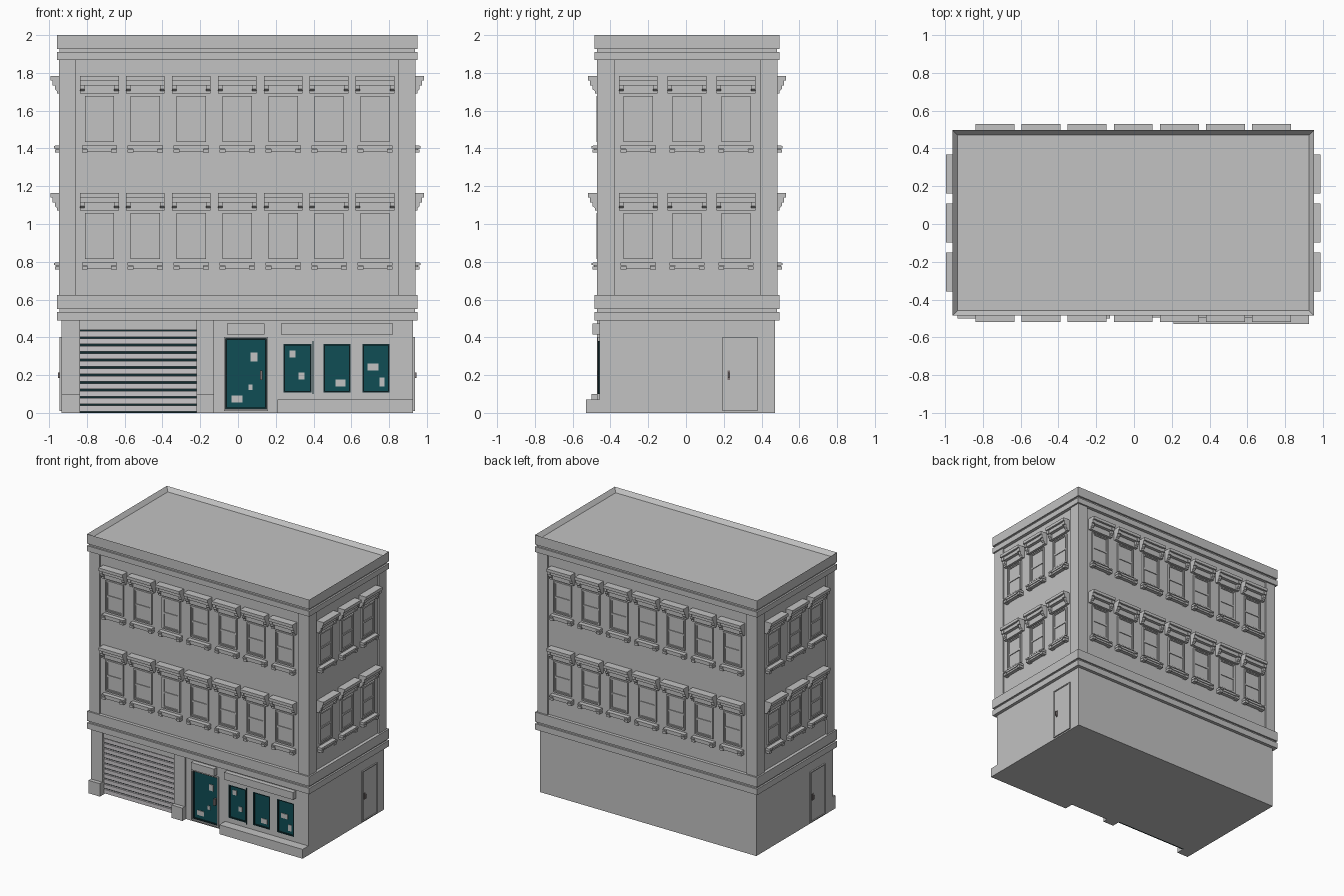
import bpy, bmesh, math
from mathutils import Matrix

if "Cube" in bpy.data.objects:
    bpy.data.objects.remove(bpy.data.objects["Cube"], do_unlink=True)

CX, CY = -0.004, 0.006        # building axis
HW, HD = 0.93, 0.465          # half width and half depth of the wall core
FRONT = CY - HD               # front wall plane


def material(name, rgb, rough=0.8):
    m = bpy.data.materials.new(name)
    m.use_nodes = True
    m.diffuse_color = (*rgb, 1)
    bsdf = m.node_tree.nodes["Principled BSDF"]
    bsdf.inputs["Base Color"].default_value = (*rgb, 1)
    bsdf.inputs["Roughness"].default_value = rough
    return m


WALL = material("wall grey", (0.54, 0.54, 0.54))
SHUTTER = material("shutter pale grey", (0.6, 0.58, 0.6))
GLASS = material("teal glass", (0.005, 0.075, 0.09))
TRIM = material("dark teal trim", (0.006, 0.025, 0.03))
METAL = material("handle metal", (0.2, 0.17, 0.17))


def add_box(bm, x0, x1, y0, y1, z0, z1):
    m = Matrix.Translation(((x0 + x1) / 2, (y0 + y1) / 2, (z0 + z1) / 2))
    m = m @ Matrix.Diagonal((x1 - x0, y1 - y0, z1 - z0, 1))
    bmesh.ops.create_cube(bm, size=1, matrix=m)


def add_profile(bm, points, x0, x1):
    """Extrude a (y, z) outline along x."""
    face = bm.faces.new([bm.verts.new((x0, y, z)) for y, z in points])
    ext = bmesh.ops.extrude_face_region(bm, geom=[face])
    verts = [g for g in ext["geom"] if isinstance(g, bmesh.types.BMVert)]
    bmesh.ops.translate(bm, verts=verts, vec=(x1 - x0, 0, 0))


def add_frame(bm, x0, x1, y0, y1, z0, z1, t):
    """Four bars around an opening."""
    add_box(bm, x0, x0 + t, y0, y1, z0, z1)
    add_box(bm, x1 - t, x1, y0, y1, z0, z1)
    add_box(bm, x0 + t, x1 - t, y0, y1, z0, z0 + t)
    add_box(bm, x0 + t, x1 - t, y0, y1, z1 - t, z1)


def mesh_from(name, bm, mat):
    bmesh.ops.recalc_face_normals(bm, faces=bm.faces)
    me = bpy.data.meshes.new(name)
    bm.to_mesh(me)
    bm.free()
    me.materials.append(mat)
    return me


def place(name, me, loc=(0, 0, 0), turn=0):
    ob = bpy.data.objects.new(name, me)
    ob.location = loc
    ob.rotation_euler.z = turn
    bpy.context.collection.objects.link(ob)
    return ob


def boxes(name, mat, *items):
    bm = bmesh.new()
    for b in items:
        add_box(bm, *b)
    return place(name, mesh_from(name, bm, mat))


def ring_box(grow, z0, z1):
    """Box around the building, grown outward from the wall core."""
    return (CX - HW - grow, CX + HW + grow, CY - HD - grow, CY + HD + grow, z0, z1)


# Wall core with garage, door and shop window openings
SHOP_WINDOWS = [(0.24, 0.39), (0.452, 0.596), (0.658, 0.802)]
body = boxes("building_body", WALL, ring_box(0, 0, 1.95))
holes = [(-0.836, -0.22, -0.03, 0.44), (-0.066, 0.15, 0.02, 0.395)]
holes += [(a, b, 0.108, 0.366) for a, b in SHOP_WINDOWS]
cutter = boxes("opening_cutter", WALL, *[
    (a, b, FRONT - 0.05, FRONT + (0.03 if i == 0 else 0.015), z0, z1)
    for i, (a, b, z0, z1) in enumerate(holes)])
cutter.hide_render = True
cutter.hide_set(True)
cut = body.modifiers.new("openings", "BOOLEAN")
cut.operation, cut.solver, cut.object = "DIFFERENCE", "EXACT", cutter

# Cornice bands, corner pilasters, roof parapet
boxes("lower_cornice", WALL, ring_box(0.025, 0.489, 0.535), ring_box(0.012, 0.535, 0.55),
      ring_box(0.025, 0.55, 0.624))
boxes("upper_cornice", WALL, ring_box(0.025, 1.868, 1.91), ring_box(0.012, 1.91, 1.926))
corners = []
for sx in (-1, 1):
    for sy in (-1, 1):
        xs = sorted(CX + sx * v for v in (0.855, HW + 0.013))
        ys = sorted(CY + sy * v for v in (0.385, HD + 0.013))
        corners.append((*xs, *ys, 0.62, 1.87))
boxes("corner_pilasters", WALL, *corners)
bm = bmesh.new()
add_box(bm, *ring_box(0.025, 1.926, 2.0))
top = max(bm.faces, key=lambda f: f.calc_center_median().z)
bmesh.ops.inset_region(bm, faces=[top], thickness=0.037)
bmesh.ops.translate(bm, verts=top.verts, vec=(0, 0, -0.03))
place("roof_parapet", mesh_from("roof_parapet", bm, WALL))

# Upper window: sash frame, panes, hood with stepped brackets, sill
bm = bmesh.new()
add_frame(bm, -0.077, 0.077, -0.014, 0, 0, 0.243, 0.009)
for z0, z1 in ((0.009, 0.12), (0.12, 0.234)):
    add_frame(bm, -0.068, 0.068, -0.009, 0, z0, z1, 0.007)
add_box(bm, -0.064, 0.064, -0.003, 0, 0.012, 0.23)
window_mesh = mesh_from("window", bm, WALL)

bm = bmesh.new()
add_box(bm, -0.103, 0.103, -0.059, 0, 0.326, 0.349)
add_box(bm, -0.079, 0.079, -0.043, 0, 0.299, 0.326)
add_box(bm, -0.079, 0.079, -0.018, 0, 0.256, 0.299)
steps = [(0, 0.326), (-0.048, 0.326), (-0.048, 0.3), (-0.036, 0.3), (-0.036, 0.28),
         (-0.024, 0.27), (-0.024, 0.256), (0, 0.256)]
for x in (-0.103, 0.079):
    add_profile(bm, steps, x, x + 0.024)
hood_mesh = mesh_from("window_hood", bm, WALL)

bm = bmesh.new()
add_box(bm, -0.093, 0.093, -0.034, 0, -0.036, -0.019)
add_box(bm, -0.064, 0.064, -0.028, 0, -0.05, -0.036)
for x in (-0.093, 0.063):
    add_box(bm, x, x + 0.03, -0.04, 0, -0.033, -0.022)
    add_box(bm, x, x + 0.03, -0.036, 0, -0.056, -0.039)
sill_mesh = mesh_from("window_sill", bm, WALL)

# Repeat the windows around all four walls
for side, count, step, dist, turn in (
        ("front", 7, 0.2434, HD, 0), ("left", 3, 0.259, HW, math.pi / 2),
        ("back", 7, 0.2434, HD, math.pi), ("right", 3, 0.259, HW, -math.pi / 2)):
    for z in (0.815, 1.434):
        for i in range(count):
            along = (i - (count - 1) / 2) * step
            c, s = math.cos(turn), math.sin(turn)
            loc = (CX + along * c + dist * s, CY + along * s - dist * c, z)
            for part, me in (("window", window_mesh), ("window_hood", hood_mesh),
                             ("window_sill", sill_mesh)):
                place(f"{side}_{part}", me, loc, turn)

# Garage shutter slats and flanking pilasters
boxes("garage_shutter", SHUTTER, *[
    (-0.836, -0.22, FRONT + 0.008, FRONT + 0.03, 0.008 + i * 0.0395, 0.038 + i * 0.0395)
    for i in range(11)])
boxes("shutter_gaps", TRIM, (-0.836, -0.22, FRONT + 0.022, FRONT + 0.03, 0, 0.44))
for side, x0, x1 in (("right", -0.934, -0.836), ("left", -0.22, -0.127)):
    boxes(f"garage_pilaster_{side}", WALL,
          (x0, x1, FRONT - 0.012, FRONT + 0.03, 0.1, 0.489),
          (x0, x1, FRONT - 0.042, FRONT + 0.03, 0, 0.1))

# Shopfront plinth and sign boards
boxes("shop_plinth", WALL, (0.21, 0.926, -0.53, FRONT + 0.01, 0, 0.072))
boxes("door_sign_board", WALL, (-0.058, 0.14, FRONT - 0.036, FRONT, 0.415, 0.472))
boxes("shop_sign_board", WALL, (0.2275, 0.82, FRONT - 0.036, FRONT, 0.415, 0.472))
boxes("shop_divider", TRIM, (0.395, 0.4, FRONT - 0.006, FRONT, 0.1, 0.38))

# Shop door and windows: dark frames, teal glass
bm = bmesh.new()
add_frame(bm, -0.074, 0.159, FRONT - 0.01, FRONT + 0.01, 0.01, 0.403, 0.009)
place("shop_door_surround", mesh_from("shop_door_surround", bm, WALL))
bm = bmesh.new()
glass = []
for a, b, z0, z1 in holes[1:]:
    add_frame(bm, a, b, FRONT, FRONT + 0.015, z0, z1, 0.008)
    glass.append((a, b, FRONT + 0.01, FRONT + 0.015, z0, z1))
place("shop_frames", mesh_from("shop_frames", bm, TRIM))
boxes("shop_glass", GLASS, *glass)
boxes("shop_door_handle", METAL, (0.116, 0.13, FRONT - 0.012, FRONT + 0.012, 0.175, 0.225))

# Paper notices on the glass: centre x, centre z, width, height
notices = [(0.085, 0.296, 0.037, 0.048), (0.066, 0.135, 0.021, 0.03),
           (-0.005, 0.074, 0.058, 0.037), (0.288, 0.312, 0.032, 0.037),
           (0.336, 0.196, 0.032, 0.037), (0.542, 0.158, 0.053, 0.037),
           (0.714, 0.244, 0.058, 0.037), (0.762, 0.164, 0.026, 0.048)]
boxes("paper_notices", WALL, *[
    (x - w / 2, x + w / 2, FRONT + 0.006, FRONT + 0.011, z - h / 2, z + h / 2)
    for x, z, w, h in notices])

# Side service doors, one on each end wall
bm = bmesh.new()
add_frame(bm, -0.092, 0.092, -0.01, 0, 0.01, 0.402, 0.008)
add_box(bm, -0.084, 0.084, -0.004, 0, 0.018, 0.394)
door_mesh = mesh_from("side_door", bm, WALL)
bm = bmesh.new()
add_box(bm, -0.066, -0.052, -0.008, 0, 0.175, 0.225)
add_box(bm, -0.063, -0.055, -0.018, 0, 0.185, 0.215)
handle_mesh = mesh_from("side_door_handle", bm, METAL)
for side, s in (("left", 1), ("right", -1)):
    loc = (CX + s * HW, CY + s * 0.28, 0)
    place(f"{side}_side_door", door_mesh, loc, s * math.pi / 2)
    place(f"{side}_side_door_handle", handle_mesh, loc, s * math.pi / 2)
